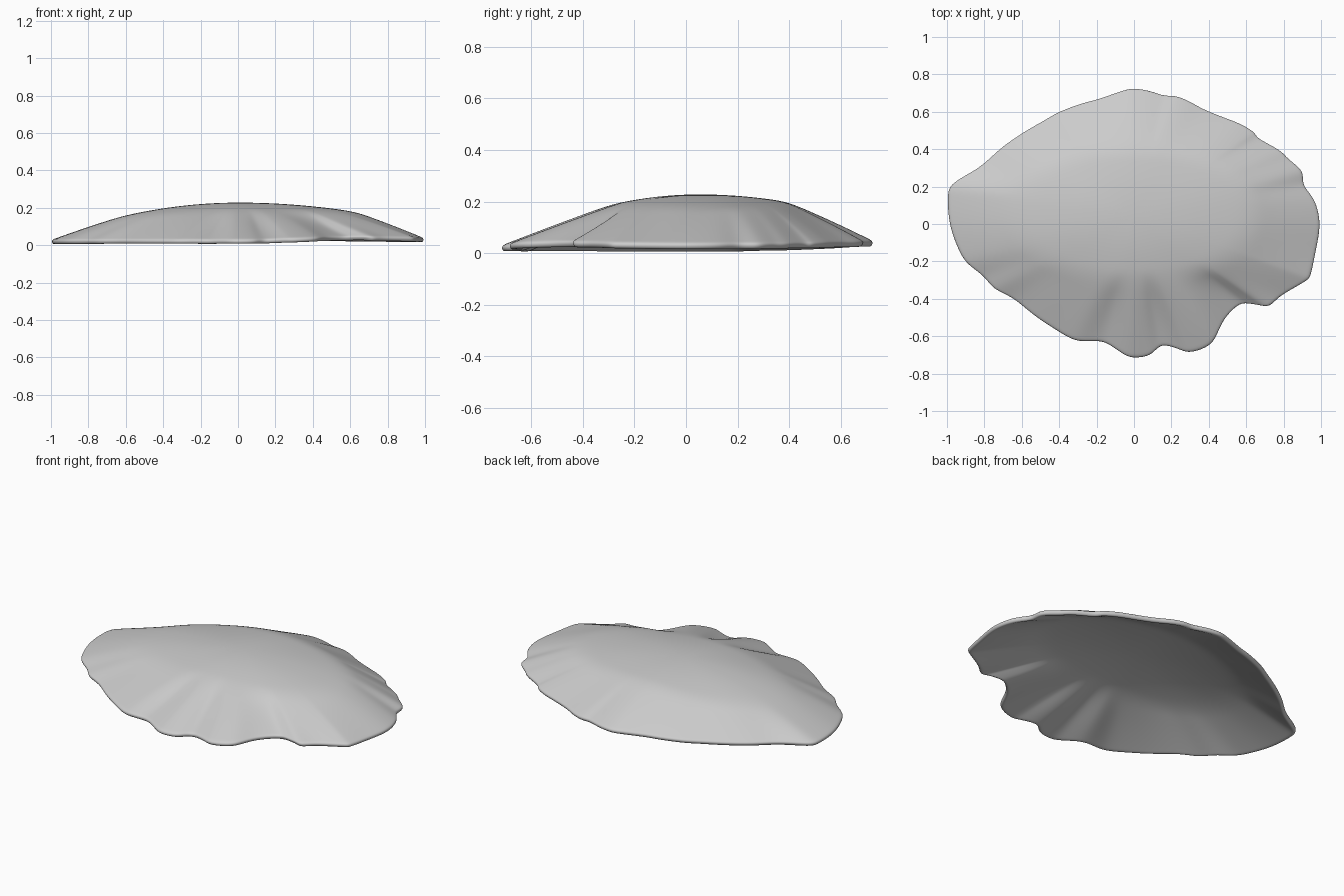
import bpy, bmesh, math
from mathutils import Vector

if "Cube" in bpy.data.objects:
    bpy.data.objects.remove(bpy.data.objects["Cube"])

# Ragged rim outline seen from above, clockwise from the back
OUTLINE = [(0,.73),(.09,.715),(.16,.692),(.22,.69),(.29,.665),(.37,.62),(.48,.575),(.57,.54),
    (.645,.495),(.67,.46),(.78,.40),(.83,.35),(.905,.285),(.91,.21),(.97,.13),(1,0),(.975,-.15),
    (.95,-.27),(.92,-.31),(.79,-.385),(.73,-.44),(.68,-.44),(.62,-.43),(.56,-.435),(.48,-.52),
    (.43,-.63),(.36,-.675),(.29,-.69),(.24,-.675),(.15,-.65),(.09,-.705),(0,-.72),(-.06,-.70),
    (-.14,-.645),(-.2,-.63),(-.31,-.63),(-.42,-.57),(-.54,-.49),(-.65,-.40),(-.75,-.35),
    (-.81,-.28),(-.9,-.21),(-.95,-.12),(-.99,0),(-1,.14),(-.975,.22),(-.83,.305),(-.72,.405),
    (-.6,.49),(-.47,.565),(-.40,.605),(-.28,.65),(-.2,.67),(-.07,.715)]
CENTRE = Vector((0, .05))
PEAK = .228

# Heights by compass angle in degrees (0 = right, 90 = back)
RIM_Z = [(0, .036), (90, .045), (180, .027), (270, .028), (318, .045)]
SHOULDER_Z = [(0, .178), (90, .198), (180, .152), (270, .187), (318, .18)]
FOLDS = [(257, .010), (283, .012), (320, .012)]   # radial valleys in the front slope


def around(table, deg):
    """Smooth periodic interpolation around the circle."""
    for i, (a, va) in enumerate(table):
        b, vb = table[(i + 1) % len(table)]
        if b <= a:
            b += 360
        if a <= deg <= b:
            s = (1 - math.cos(math.pi * (deg - a) / (b - a))) / 2
            return va + (vb - va) * s
    return table[0][1]


def refine(points):
    """Insert a Catmull-Rom midpoint between every pair of points."""
    p, n, out = [Vector(q) for q in points], len(points), []
    for i in range(n):
        out += [p[i], (9 * (p[i] + p[(i+1) % n]) - p[i-1] - p[(i+2) % n]) / 16]
    return out


def spoke(rim):
    """Points from the crown over the shoulder to one rim point."""
    d = rim - CENTRE
    ang = math.atan2(d.y, d.x)
    deg = math.degrees(ang) % 360
    # shoulder is a rounded oval
    c, s = abs(math.cos(ang)) / .63, abs(math.sin(ang)) / .345
    r = (c ** 2.2 + s ** 2.2) ** (-1 / 2.2)
    shoulder = CENTRE + d.normalized() * min(r, d.length * .72)
    zs, zr = around(SHOULDER_Z, deg), around(RIM_Z, deg)
    pts = []
    for t in (.2, .4, .6, .8, .93):
        q = CENTRE.lerp(shoulder, t)
        pts.append((q.x, q.y, PEAK - (PEAK - zs) * t ** 2))
    for t in (.08, .25, .45, .65, .82, .93, 1):
        q = shoulder.lerp(rim, t)
        z = zs + (zr - zs) * (.9 * t + .1 * t * t)
        for a, depth in FOLDS:
            z -= depth * math.exp(-((deg - a) / 8) ** 2) * math.sin(math.pi * t)
        pts.append((q.x, q.y, z))
    return pts


# Domed shell surface
bm = bmesh.new()
top = bm.verts.new((CENTRE.x, CENTRE.y, PEAK))
spokes = [[bm.verts.new(p) for p in spoke(rim)] for rim in refine(OUTLINE)]
for i, a in enumerate(spokes):
    b = spokes[(i + 1) % len(spokes)]
    bm.faces.new((top, b[0], a[0]))
    for k in range(len(a) - 1):
        bm.faces.new((a[k], b[k], b[k + 1], a[k + 1]))
bmesh.ops.recalc_face_normals(bm, faces=bm.faces)
bm.normal_update()
if sum(f.normal.z for f in bm.faces) < 0:
    bmesh.ops.reverse_faces(bm, faces=bm.faces)
for f in bm.faces:
    f.smooth = True
mesh = bpy.data.meshes.new("domed_shell")
bm.to_mesh(mesh)
bm.free()
shell = bpy.data.objects.new("domed_shell", mesh)
bpy.context.collection.objects.link(shell)

# Thin wall with a rounded lip, hollow underneath
wall = shell.modifiers.new("wall", 'SOLIDIFY')
wall.thickness = .028
wall.offset = -1
soft = shell.modifiers.new("soft", 'SUBSURF')
soft.levels = soft.render_levels = 2
